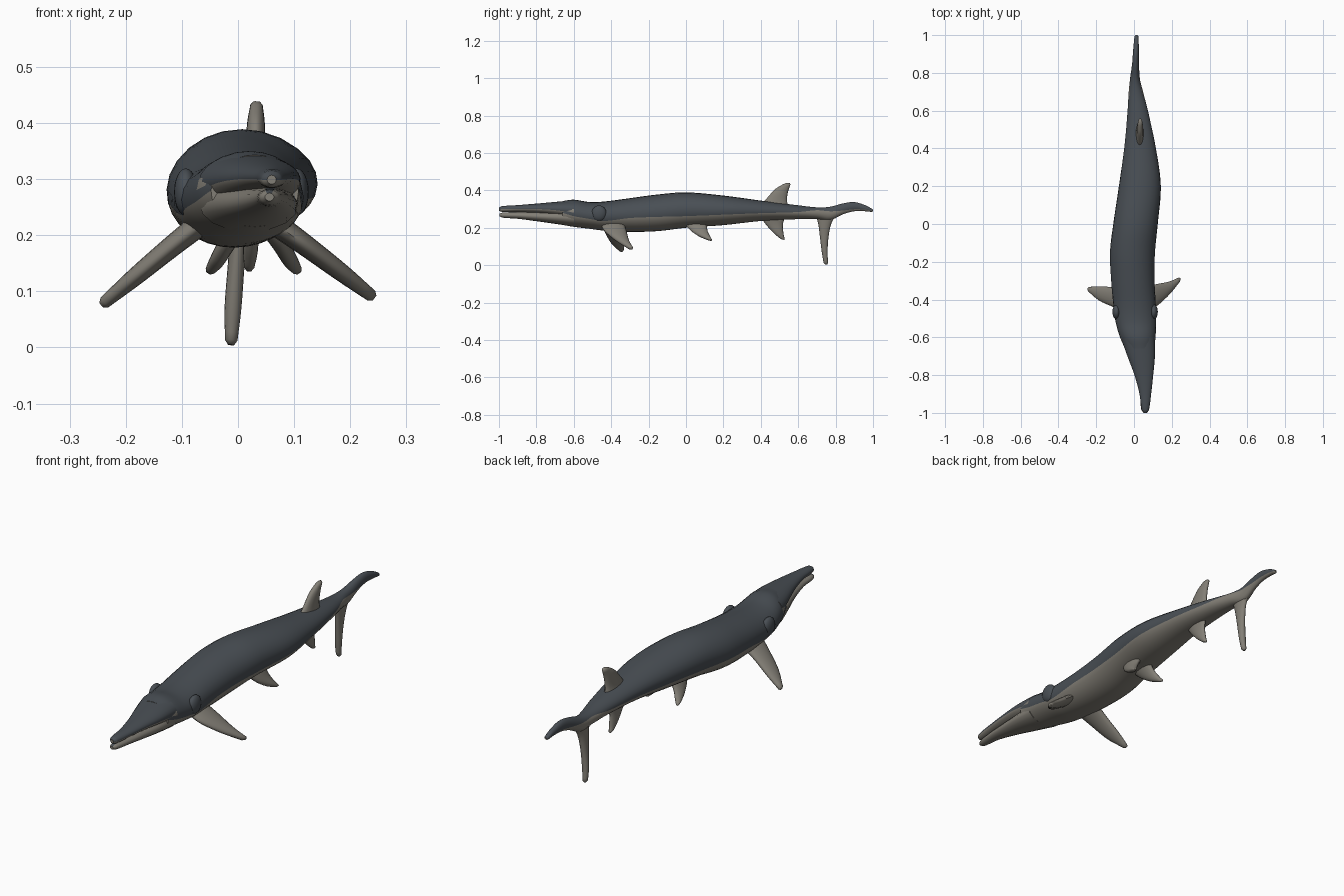
import bpy, bmesh, math
from mathutils import Vector


def material(name, rgb):
    m = bpy.data.materials.new(name)
    m.diffuse_color = (*rgb, 1)
    return m


DARK = material("slate back", (0.066, 0.077, 0.089))
LIGHT = material("pale belly", (0.225, 0.21, 0.18))
N = 14  # segments in each half of a body ring


def finish(name, bm, angle=50):
    bmesh.ops.recalc_face_normals(bm, faces=bm.faces)
    me = bpy.data.meshes.new(name)
    bm.to_mesh(me)
    bm.free()
    me.materials.append(DARK)
    me.materials.append(LIGHT)
    ob = bpy.data.objects.new(name, me)
    bpy.context.collection.objects.link(ob)
    bpy.context.view_layer.objects.active = ob
    ob.select_set(True)
    bpy.ops.object.shade_smooth_by_angle(angle=math.radians(angle))
    ob.select_set(False)
    return ob


def refine(rows, steps):
    """Smoothly interpolate station rows (first entry is the position)."""
    out = []
    last = len(rows) - 1

    def slope(i, k):
        a, b = rows[max(i - 1, 0)], rows[min(i + 1, last)]
        return (b[k] - a[k]) / (b[0] - a[0])
    for i in range(last):
        p, q = rows[i], rows[i + 1]
        h = q[0] - p[0]
        for s in range(steps):
            t = s / steps
            row = [p[0] + h * t]
            for k in range(1, len(p)):
                row.append((2*t**3 - 3*t**2 + 1) * p[k] + (t**3 - 2*t**2 + t) * h * slope(i, k)
                           + (3*t**2 - 2*t**3) * q[k] + (t**3 - t**2) * h * slope(i + 1, k))
            out.append(row)
    return out + [list(rows[-1])]


def skin(bm, rings, paint):
    """Bridge rings of points, cap the ends, colour faces with paint(ring, side)."""
    vs = [[bm.verts.new(p) for p in r] for r in rings]
    n = len(vs[0])
    for i in range(len(vs) - 1):
        for j in range(n):
            k = (j + 1) % n
            f = bm.faces.new((vs[i][j], vs[i][k], vs[i+1][k], vs[i+1][j]))
            f.material_index = paint(i, j)
    bm.faces.new(vs[0]).material_index = paint(0, N)
    bm.faces.new(vs[-1]).material_index = paint(len(vs) - 2, N)


def loft(name, stations, steps=5, patch=None):
    """Oval body; rows are y, centre x, half width, bottom, top, colour line."""
    rows = refine(stations, steps)
    rings = []
    for y, cx, hw, zb, zt, line in rows:
        zc, hz = (zb + zt) / 2, (zt - zb) / 2
        a = math.asin(max(-0.98, min(0.98, (line - zc) / hz)))
        angs = [a + (math.pi - 2*a) * j / N for j in range(N)]
        angs += [math.pi - a + (math.pi + 2*a) * j / N for j in range(N)]
        rings.append([Vector((cx + hw * math.cos(t), y, zc + hz * math.sin(t))) for t in angs])

    def paint(i, j):
        if j >= N:
            return 1
        return 1 if patch and patch(rows[i][0], j) else 0
    bm = bmesh.new()
    skin(bm, rings, paint)
    return finish(name, bm)


def fin(name, rows, dark_until=0):
    """Fin; rows are leading point, trailing point, thickness, root to tip."""
    flat = [(i, *a, *b, th) for i, (a, b, th) in enumerate(rows)]
    fine = refine(flat, 4)
    # Rounded tip
    tip = fine[-1]
    mid = [(tip[1+k] + tip[4+k]) / 2 for k in range(3)]
    prev = fine[-2]
    step = Vector([mid[k] - (prev[1+k] + prev[4+k]) / 2 for k in range(3)]).normalized() * 0.008
    small = [tip[0] + 1]
    for o in (1, 4):
        small += [mid[k] + (tip[o+k] - mid[k]) * 0.5 + step[k] for k in range(3)]
    fine.append(small + [tip[7] * 0.5])
    span = Vector(rows[-1][0]) + Vector(rows[-1][1]) - Vector(rows[0][0]) - Vector(rows[0][1])
    rings = []
    for r in fine:
        a, b = Vector(r[1:4]), Vector(r[4:7])
        c, d = (a + b) / 2, (b - a) / 2
        n = d.cross(span).normalized() * r[7] / 2
        rings.append([c + d * math.cos(t) + n * math.sin(t)
                      for t in (2 * math.pi * j / 16 for j in range(16))])
    bm = bmesh.new()
    skin(bm, rings, lambda i, j: 0 if i < dark_until else 1)
    return finish(name, bm, 60)


# Body, narrowing into the upper tail lobe, with a pale patch by each eye
loft("body", [
    (-0.66, 0.030, 0.078, 0.215, 0.343, 0.280),
    (-0.60, 0.020, 0.094, 0.205, 0.350, 0.262),
    (-0.52, 0.010, 0.107, 0.195, 0.338, 0.248),
    (-0.44, 0.004, 0.112, 0.185, 0.340, 0.236),
    (-0.30, -0.006, 0.115, 0.178, 0.358, 0.252),
    (-0.15, -0.008, 0.119, 0.182, 0.378, 0.258),
    (0.00, 0.008, 0.118, 0.200, 0.389, 0.262),
    (0.20, 0.031, 0.111, 0.214, 0.372, 0.270),
    (0.40, 0.032, 0.084, 0.236, 0.345, 0.278),
    (0.60, 0.020, 0.054, 0.246, 0.320, 0.284),
    (0.70, 0.010, 0.038, 0.246, 0.309, 0.294),
    (0.77, 0.005, 0.026, 0.240, 0.312, 0.288),
    (0.84, 0.008, 0.019, 0.272, 0.330, 0.292),
    (0.90, 0.010, 0.016, 0.288, 0.337, 0.299),
    (0.96, 0.012, 0.013, 0.288, 0.320, 0.297),
    (0.993, 0.013, 0.010, 0.285, 0.302, 0.291),
    (1.00, 0.013, 0.005, 0.289, 0.297, 0.292),
], patch=lambda y, j: -0.64 < y < -0.605 and j in (1, 2, N - 3, N - 2))

# Long snout: upper and lower jaws with a narrow gap
loft("upper_jaw", [
    (-1.00, 0.060, 0.008, 0.291, 0.307, 0.298),
    (-0.985, 0.060, 0.019, 0.285, 0.315, 0.299),
    (-0.90, 0.060, 0.031, 0.284, 0.321, 0.300),
    (-0.80, 0.052, 0.050, 0.277, 0.329, 0.300),
    (-0.70, 0.038, 0.073, 0.262, 0.338, 0.294),
    (-0.60, 0.020, 0.090, 0.240, 0.347, 0.280),
])
loft("lower_jaw", [
    (-0.997, 0.056, 0.008, 0.261, 0.275, 0.274),
    (-0.98, 0.056, 0.018, 0.254, 0.281, 0.280),
    (-0.90, 0.058, 0.028, 0.248, 0.284, 0.283),
    (-0.80, 0.050, 0.046, 0.235, 0.287, 0.286),
    (-0.70, 0.036, 0.069, 0.221, 0.292, 0.291),
    (-0.60, 0.020, 0.088, 0.206, 0.300, 0.299),
])

# Gill covers bulging behind the head
for side, label in ((-1, "left"), (1, "right")):
    bm = bmesh.new()
    bmesh.ops.create_uvsphere(bm, u_segments=20, v_segments=12, radius=1)
    for v in bm.verts:
        v.co = Vector((0.006 + side * 0.099 + v.co.x * 0.021,
                       -0.465 + v.co.y * 0.04, 0.277 + v.co.z * 0.042))
    finish("gill_cover_" + label, bm)

# Dorsal fin
fin("dorsal_fin", [
    ((0.030, 0.395, 0.315), (0.030, 0.550, 0.310), 0.045),
    ((0.031, 0.430, 0.355), (0.031, 0.540, 0.345), 0.036),
    ((0.032, 0.475, 0.405), (0.032, 0.545, 0.390), 0.032),
    ((0.033, 0.520, 0.433), (0.033, 0.559, 0.432), 0.022),
], 2)

# Anal fin
fin("anal_fin", [
    ((0.026, 0.395, 0.262), (0.026, 0.530, 0.262), 0.040),
    ((0.024, 0.425, 0.220), (0.024, 0.518, 0.215), 0.030),
    ((0.022, 0.465, 0.175), (0.022, 0.522, 0.165), 0.026),
    ((0.020, 0.500, 0.145), (0.020, 0.528, 0.140), 0.018),
])

# Lower tail lobe
fin("lower_tail_lobe", [
    ((0.006, 0.685, 0.285), (0.006, 0.815, 0.282), 0.036),
    ((0.003, 0.706, 0.225), (0.003, 0.778, 0.225), 0.032),
    ((-0.003, 0.716, 0.150), (-0.003, 0.762, 0.150), 0.030),
    ((-0.009, 0.726, 0.070), (-0.009, 0.757, 0.070), 0.030),
    ((-0.012, 0.735, 0.014), (-0.012, 0.760, 0.011), 0.022),
])

# Pelvic fins
for side, label in ((-1, "left"), (1, "right")):
    def px(v):
        return 0.028 + side * v
    fin("pelvic_fin_" + label, [
        ((px(0.025), -0.010, 0.222), (px(0.025), 0.110, 0.228), 0.044),
        ((px(0.048), 0.025, 0.185), (px(0.048), 0.115, 0.185), 0.032),
        ((px(0.066), 0.070, 0.155), (px(0.066), 0.130, 0.152), 0.027),
        ((px(0.078), 0.110, 0.138), (px(0.078), 0.140, 0.135), 0.018),
    ])

# Pectoral fins, the right one swept further back
for side, label, sweep, drop in ((-1, "left", 0.0, 0.012), (1, "right", 0.05, 0.0)):
    fin("pectoral_fin_" + label, [
        ((side * 0.070, -0.455, 0.218), (side * 0.070, -0.330, 0.218), 0.042),
        ((side * 0.120, -0.435, 0.182 - drop * .3), (side * 0.120, -0.333 + sweep * .3, 0.182 - drop * .3), 0.038),
        ((side * 0.185, -0.405 + sweep * .6, 0.133 - drop * .7), (side * 0.185, -0.330 + sweep * .5, 0.133 - drop * .7), 0.032),
        ((side * 0.238, -0.360 + sweep, 0.092 - drop), (side * 0.238, -0.333 + sweep, 0.092 - drop), 0.022),
    ])
